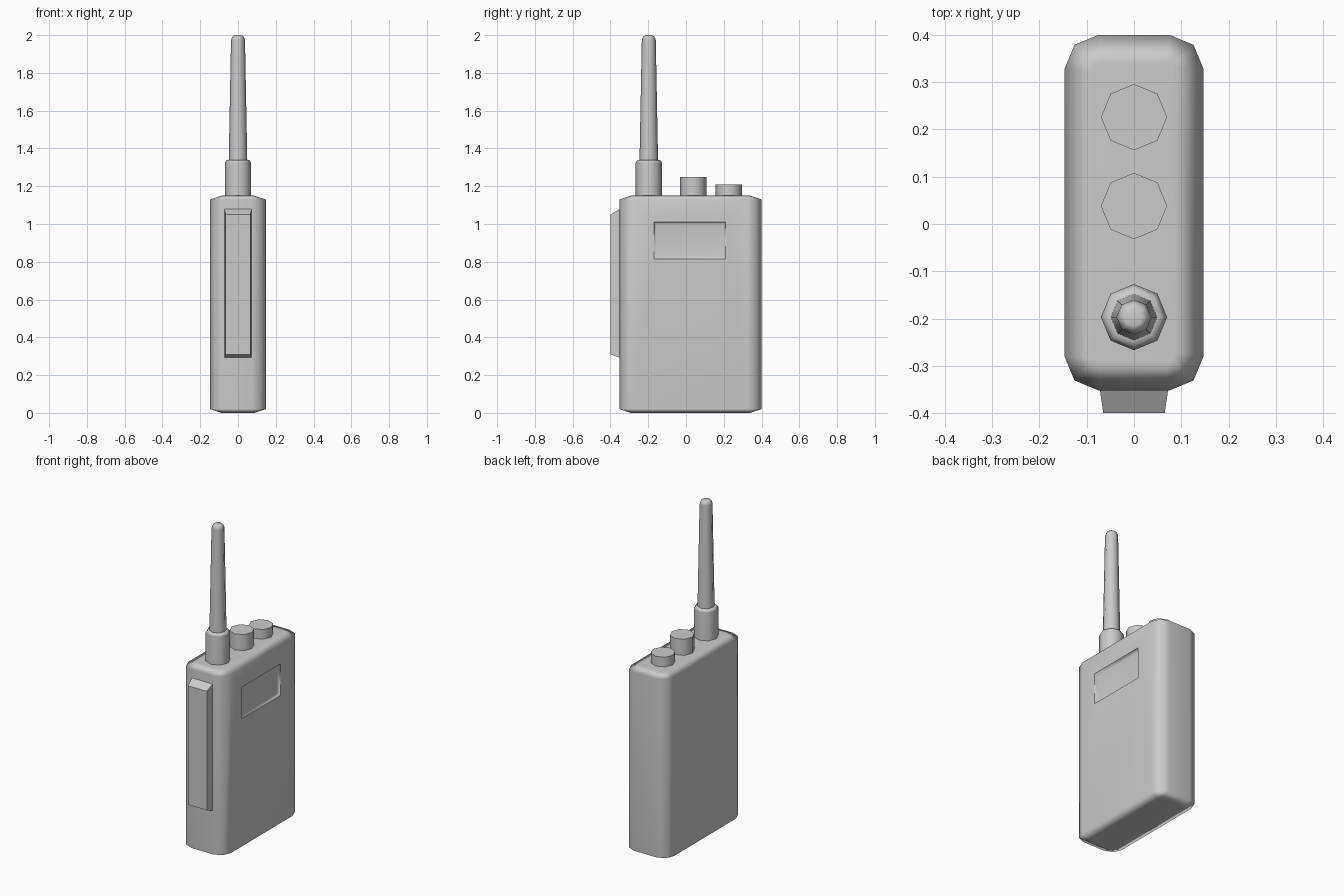
import bpy, bmesh, math

if "Cube" in bpy.data.objects:
    bpy.data.objects.remove(bpy.data.objects["Cube"])


def finish(name, bm, angle):
    bmesh.ops.recalc_face_normals(bm, faces=bm.faces)
    me = bpy.data.meshes.new(name)
    bm.to_mesh(me)
    bm.free()
    ob = bpy.data.objects.new(name, me)
    bpy.context.collection.objects.link(ob)
    bpy.ops.object.select_all(action='DESELECT')
    ob.select_set(True)
    bpy.context.view_layer.objects.active = ob
    bpy.ops.object.shade_smooth_by_angle(angle=math.radians(angle))
    wn = ob.modifiers.new("normals", 'WEIGHTED_NORMAL')
    wn.keep_sharp = True
    return ob


def loft(rings):
    bm = bmesh.new()
    loops = [[bm.verts.new(p) for p in r] for r in rings]
    n = len(loops[0])
    for a, b in zip(loops, loops[1:]):
        for i in range(n):
            j = (i + 1) % n
            bm.faces.new((a[i], a[j], b[j], b[i]))
    bm.faces.new(loops[0][::-1])
    bm.faces.new(loops[-1])
    return bm


def rounded_ring(inset, radius, z):
    hx, hy, cy = 0.147 - inset, 0.376 - inset, 0.024
    pts = []
    for k, (sx, sy) in enumerate([(1, 1), (-1, 1), (-1, -1), (1, -1)]):
        for s in range(3):
            a = math.radians(90 * k + 45 * s)
            pts.append((sx * (hx - radius) + radius * math.cos(a),
                        cy + sy * (hy - radius) + radius * math.sin(a), z))
    return pts


def turned(name, y, profile):
    rings = [[(r * math.cos(i * math.pi / 4), y + r * math.sin(i * math.pi / 4), z)
              for i in range(8)] for r, z in profile]
    return finish(name, loft(rings), 60)


# Body shell with chamfered top and bottom
bm = loft([rounded_ring(0.06, 0.02, 0), rounded_ring(0, 0.072, 0.02),
           rounded_ring(0, 0.072, 1.13), rounded_ring(0.06, 0.02, 1.15)])
bmesh.ops.recalc_face_normals(bm, faces=bm.faces)

# Recessed screen in the right side
side = max(bm.faces, key=lambda f: f.calc_center_median().x)
bmesh.ops.inset_individual(bm, faces=[side], thickness=0.05, depth=0)
mid = side.calc_center_median()
for v in side.verts:
    v.co.y = 0.21 if v.co.y > mid.y else -0.17
    v.co.z = 1.01 if v.co.z > mid.z else 0.815
rim = list(side.edges)
bmesh.ops.inset_individual(bm, faces=[side], thickness=0.015, depth=-0.02)
for e in rim:
    e.smooth = False
finish("body", bm, 80)

# Belt clip on the front
back = [(x, -0.345, z) for x, z in [(-.073, .29), (.073, .29), (.073, 1.083), (-.073, 1.083)]]
face = [(x, -0.40, z) for x, z in [(-.065, .31), (.065, .31), (.065, 1.05), (-.065, 1.05)]]
finish("belt_clip", loft([back, face]), 40)

# Antenna and knobs
turned("antenna", -0.197, [(0.07, 1.14), (0.07, 1.325), (0.06, 1.338), (0.049, 1.34),
                           (0.037, 1.975), (0.03, 1.992), (0.018, 2.0)])
turned("volume_knob", 0.038, [(0.07, 1.14), (0.07, 1.25)])
turned("channel_knob", 0.226, [(0.07, 1.14), (0.07, 1.21)])
